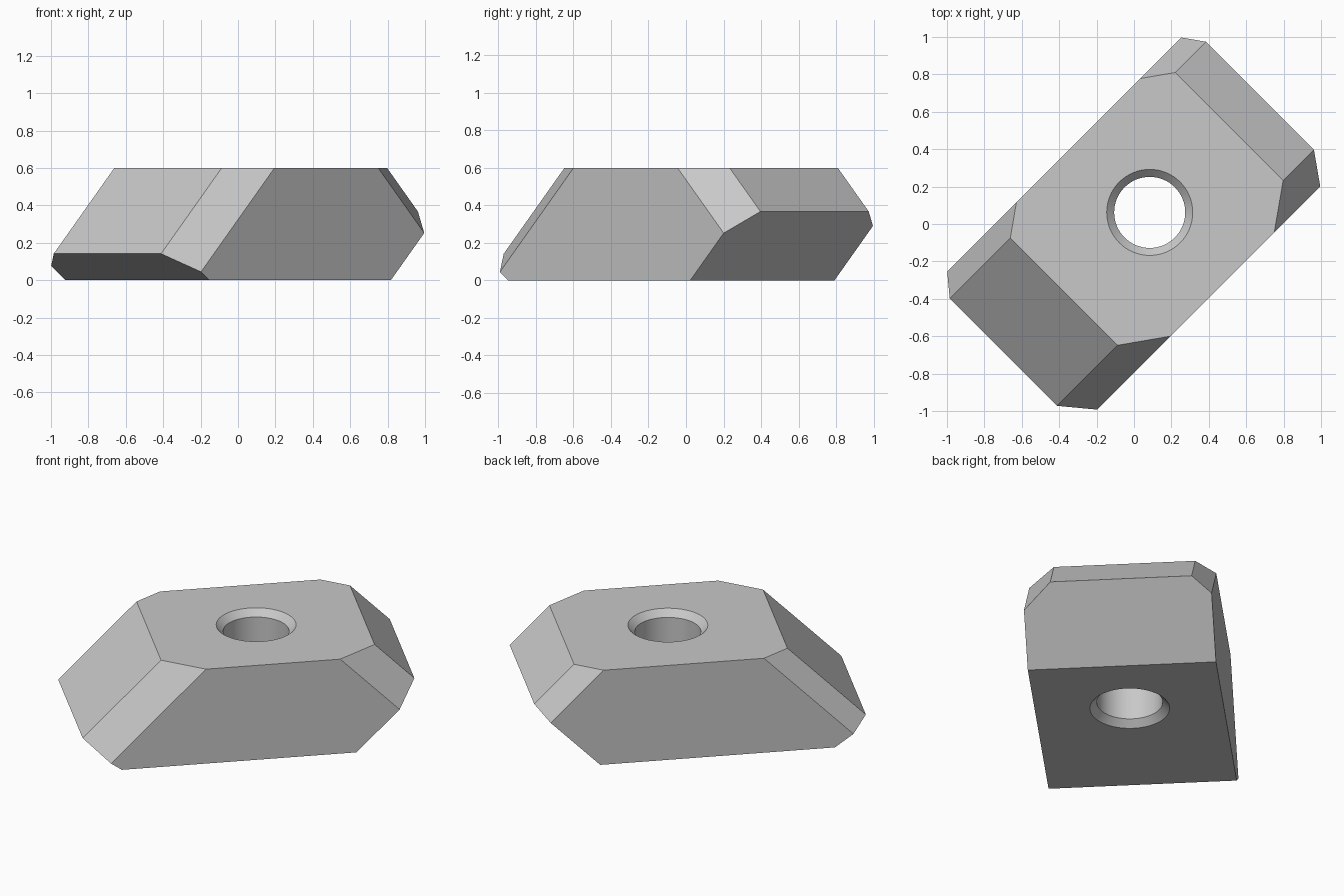
import bpy, bmesh, math
from mathutils import Vector

cube = bpy.data.objects.get("Cube")
if cube:
    bpy.data.objects.remove(cube, do_unlink=True)

R2 = math.sqrt(2)
HEIGHT = 0.6

grey = bpy.data.materials.new("light grey")
grey.use_nodes = True
COLOUR = (0.58, 0.58, 0.58, 1)
grey.diffuse_color = COLOUR
grey.node_tree.nodes["Principled BSDF"].inputs["Base Color"].default_value = COLOUR


def add_object(name, bm):
    bmesh.ops.recalc_face_normals(bm, faces=bm.faces)
    mesh = bpy.data.meshes.new(name)
    bm.to_mesh(mesh)
    bm.free()
    mesh.materials.append(grey)
    obj = bpy.data.objects.new(name, mesh)
    bpy.context.collection.objects.link(obj)
    return obj


def trim(bm, normal, offset):
    """Cut away everything where dot(normal, point) > offset and cap the cut."""
    n = Vector(normal)
    cut = bmesh.ops.bisect_plane(
        bm, geom=bm.verts[:] + bm.edges[:] + bm.faces[:], dist=1e-5,
        plane_co=n * (offset / n.length_squared), plane_no=n, clear_outer=True)
    edges = [e for e in cut["geom_cut"] if isinstance(e, bmesh.types.BMEdge)]
    bmesh.ops.contextual_create(bm, geom=edges)


# Insert body: a long block along local x, trimmed to its bevelled faces
bm = bmesh.new()
bmesh.ops.create_cube(bm, size=4)
bmesh.ops.translate(bm, verts=bm.verts, vec=(0, 0, 2))
trim(bm, (0, 0, 1), HEIGHT)
trim(bm, (0, -1, 0), 0.562)         # long sides
trim(bm, (0, 1, 0), 0.526)
trim(bm, (1, 0, 1), 1.328)          # upper end bevels
trim(bm, (-1, 0, 1), 1.12)
trim(bm, (1, 0, -1), 0.594)         # undercut ends
trim(bm, (-1, 0, -R2), 0.778)
trim(bm, (1, -R2, 1), 1.893)        # corner bevels
trim(bm, (1, R2, 1), 1.918)
trim(bm, (-1, -R2, 1), 1.681)
trim(bm, (-1, R2, 1), 1.707)
body = add_object("insert_body", bm)
body.rotation_euler.z = math.radians(45)

# Through hole with a countersink at each end, spun from a profile
HOLE, SINK = 0.19, 0.04
profile = [(0, -SINK), (HOLE + 2 * SINK, -SINK), (HOLE, SINK),
           (HOLE, HEIGHT - SINK), (HOLE + 2 * SINK, HEIGHT + SINK), (0, HEIGHT + SINK)]
bm = bmesh.new()
verts = [bm.verts.new((r, 0, z)) for r, z in profile]
edges = [bm.edges.new(pair) for pair in zip(verts, verts[1:])]
bmesh.ops.spin(bm, geom=verts + edges, cent=(0, 0, 0), axis=(0, 0, 1),
               angle=math.tau, steps=64, use_duplicate=False)
bmesh.ops.remove_doubles(bm, verts=bm.verts, dist=1e-4)
cutter = add_object("hole_cutter", bm)
cutter.location = (0.084, 0.062, 0)
cutter.hide_render = True

# Cut the hole, then drop the cutter
hole = body.modifiers.new("hole", 'BOOLEAN')
hole.operation = 'DIFFERENCE'
hole.solver = 'EXACT'
hole.object = cutter
bpy.ops.object.select_all(action='DESELECT')
body.select_set(True)
bpy.context.view_layer.objects.active = body
bpy.ops.object.modifier_apply(modifier=hole.name)
bpy.data.objects.remove(cutter, do_unlink=True)
bpy.ops.object.shade_smooth_by_angle(angle=math.radians(30))
